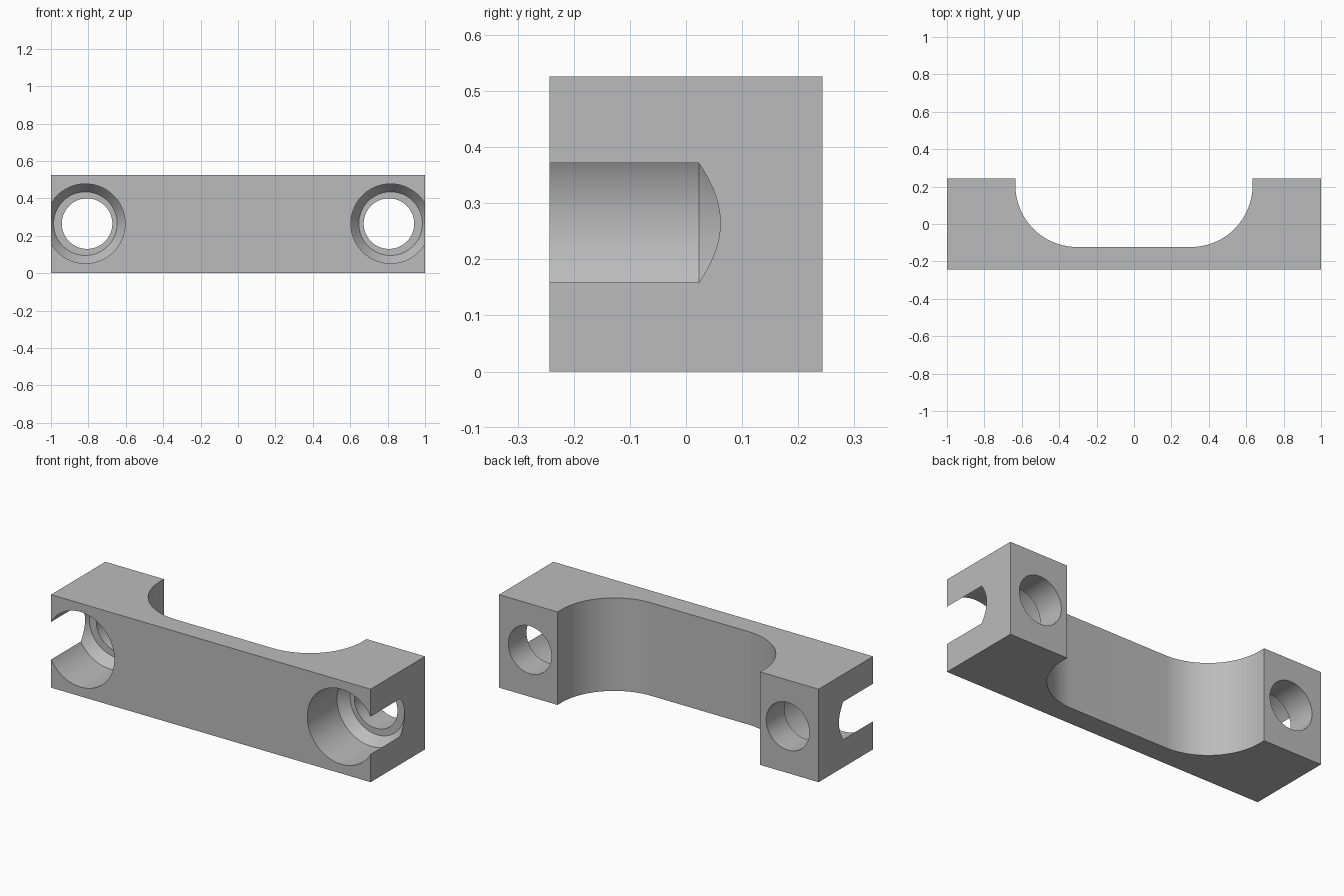
import bpy, bmesh
from math import sin, cos, pi, radians

cube = bpy.data.objects.get("Cube")
if cube:
    bpy.data.objects.remove(cube)

WIDTH, DEPTH, HEIGHT = 2.0, 0.486, 0.526
FRONT, BACK, MID = -DEPTH / 2, DEPTH / 2, HEIGHT / 2 + 0.002

grey = bpy.data.materials.new("plain grey")
grey.use_nodes = True
COLOUR = (0.5, 0.5, 0.5, 1)
grey.diffuse_color = COLOUR
grey.node_tree.nodes["Principled BSDF"].inputs["Base Color"].default_value = COLOUR


def make_object(name, bm):
    bmesh.ops.recalc_face_normals(bm, faces=bm.faces)
    mesh = bpy.data.meshes.new(name)
    bm.to_mesh(mesh)
    bm.free()
    mesh.materials.append(grey)
    obj = bpy.data.objects.new(name, mesh)
    bpy.context.collection.objects.link(obj)
    return obj


def prism(name, outline, height):
    """Extrude a plan outline upward from the floor."""
    bm = bmesh.new()
    face = bm.faces.new([bm.verts.new((x, y, 0)) for x, y in outline])
    top = bmesh.ops.extrude_face_region(bm, geom=[face])["geom"]
    bmesh.ops.translate(bm, vec=(0, 0, height),
                        verts=[v for v in top if isinstance(v, bmesh.types.BMVert)])
    return make_object(name, bm)


def lathe(name, x, sections, steps=96):
    """Closed round cutter along y, from (y, radius) sections."""
    bm = bmesh.new()
    rings = [[bm.verts.new((x + r * cos(2 * pi * i / steps), y, MID + r * sin(2 * pi * i / steps)))
              for i in range(steps)] for y, r in sections]
    for a, b in zip(rings, rings[1:]):
        for i in range(steps):
            j = (i + 1) % steps
            bm.faces.new((a[i], a[j], b[j], b[i]))
    bm.faces.new(rings[0])
    bm.faces.new(rings[-1])
    return make_object(name, bm)


# Block with a round-cornered recess in the back
POCKET, FLOOR, RADIUS = 0.634, -0.123, 0.33
arc = [(POCKET - RADIUS + RADIUS * cos(a), FLOOR + RADIUS - RADIUS * sin(a))
       for a in (pi / 2 * i / 32 for i in range(33))]
right_half = [(WIDTH / 2, FRONT), (WIDTH / 2, BACK), (POCKET, BACK)] + arc
outline = right_half + [(-x, y) for x, y in reversed(right_half)]
bracket = prism("bracket", outline, HEIGHT)

# Stepped screw holes: wide bore with tapered bottom, then a through hole
cutters = []
for side, label in ((1, "left"), (-1, "right")):
    cutters.append(lathe(label + "_counterbore_cutter", side * 0.816,
                         [(FRONT - 0.1, 0.2125), (0.023, 0.2125), (0.08, 0.17)]))
    cutters.append(lathe(label + "_through_hole_cutter", side * 0.807,
                         [(FRONT - 0.2, 0.135), (BACK + 0.1, 0.135)]))

bpy.context.view_layer.objects.active = bracket
for cutter in cutters:
    cutter.hide_render = True
    mod = bracket.modifiers.new("cut", "BOOLEAN")
    mod.operation = "DIFFERENCE"
    mod.solver = "EXACT"
    mod.object = cutter
    bpy.ops.object.modifier_apply(modifier=mod.name)
for cutter in cutters:
    bpy.data.objects.remove(cutter)

bpy.ops.object.select_all(action="DESELECT")
bracket.select_set(True)
bpy.ops.object.shade_smooth_by_angle(angle=radians(25))
